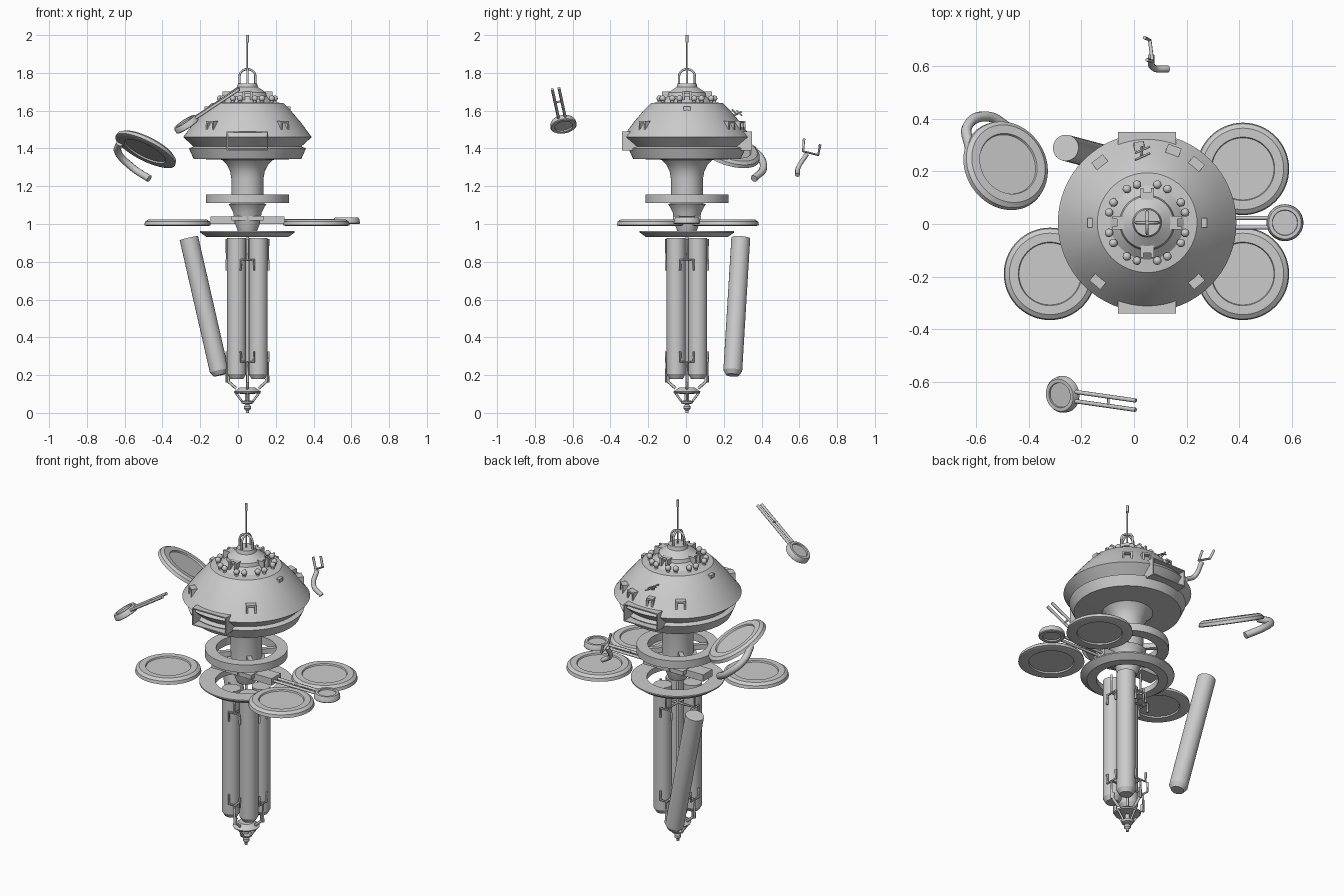
import bpy, bmesh
from math import pi, cos, sin, radians
from mathutils import Vector, Matrix

cube = bpy.data.objects.get("Cube")
if cube:
    bpy.data.objects.remove(cube, do_unlink=True)

grey = bpy.data.materials.new("hull_grey")
grey.use_nodes = True
grey.diffuse_color = (0.6, 0.6, 0.6, 1)
grey.node_tree.nodes["Principled BSDF"].inputs["Base Color"].default_value = (0.6, 0.6, 0.6, 1)

AXIS = Vector((0.05, 0.005, 0))


def finish(name, mesh, matrix=Matrix(), angle=30):
    mesh.materials.clear()
    mesh.materials.append(grey)
    mesh.shade_smooth()
    mesh.set_sharp_from_angle(angle=radians(angle))
    ob = bpy.data.objects.new(name, mesh)
    ob.matrix_world = matrix
    bpy.context.collection.objects.link(ob)
    return ob


def from_bm(name, bm, matrix=Matrix()):
    bmesh.ops.recalc_face_normals(bm, faces=bm.faces)
    mesh = bpy.data.meshes.new(name)
    bm.to_mesh(mesh)
    bm.free()
    return finish(name, mesh, matrix)


def lathe(name, profile, origin=AXIS, normal=(0, 0, 1), closed=False, steps=64):
    """Spin a radius/height profile around an axis."""
    bm = bmesh.new()
    vs = [bm.verts.new((r, 0, z)) for r, z in profile]
    pairs = list(zip(vs, vs[1:])) + ([(vs[-1], vs[0])] if closed else [])
    edges = [bm.edges.new(p) for p in pairs]
    bmesh.ops.spin(bm, geom=vs + edges, cent=(0, 0, 0), axis=(0, 0, 1),
                   angle=2 * pi, steps=steps)
    bmesh.ops.remove_doubles(bm, verts=bm.verts, dist=1e-4)
    turn = Vector(normal).to_track_quat('Z', 'Y').to_matrix().to_4x4()
    return from_bm(name, bm, Matrix.Translation(origin) @ turn)


def box(name, size, loc, matrix=Matrix()):
    bm = bmesh.new()
    bmesh.ops.create_cube(bm, size=1)
    bmesh.ops.scale(bm, vec=size, verts=bm.verts)
    bmesh.ops.translate(bm, vec=loc, verts=bm.verts)
    return from_bm(name, bm, Matrix.Translation(AXIS) @ matrix)


def rod(name, points, radius, origin=AXIS, smooth=False, sides=2):
    """Tube through points, turned into a mesh."""
    cu = bpy.data.curves.new(name, 'CURVE')
    cu.dimensions = '3D'
    cu.bevel_depth, cu.bevel_resolution, cu.use_fill_caps = radius, sides, True
    sp = cu.splines.new('BEZIER' if smooth else 'POLY')
    pts = sp.bezier_points if smooth else sp.points
    pts.add(len(points) - 1)
    for p, co in zip(pts, points):
        if smooth:
            p.co, p.handle_left_type, p.handle_right_type = co, 'AUTO', 'AUTO'
        else:
            p.co = (*co, 1)
    tmp = bpy.data.objects.new(name, cu)
    bpy.context.collection.objects.link(tmp)
    dg = bpy.context.evaluated_depsgraph_get()
    mesh = bpy.data.meshes.new_from_object(tmp.evaluated_get(dg))
    bpy.data.objects.remove(tmp, do_unlink=True)
    return finish(name, mesh, Matrix.Translation(origin), 50)


def spin_z(deg):
    return Matrix.Rotation(radians(deg), 4, 'Z')


# Upper hull: stepped cap, dome, undercut rim, lower lip and flared neck
lathe("hull", [(0, 1.745), (.05, 1.745), (.055, 1.725), (.1, 1.695), (.105, 1.675),
               (.14, 1.645), (.19, 1.64), (.23, 1.60), (.285, 1.535), (.325, 1.48),
               (.34, 1.46), (.285, 1.41), (.31, 1.40), (.285, 1.345), (.135, 1.34),
               (.11, 1.315), (.092, 1.28), (.085, 1.24), (.085, 1.11), (.1, 1.105),
               (.09, 1.09), (.075, 1.06), (.065, 1.0), (.05, .96), (0, .96)])

# Mast and crossed hoops on the crown
rod("mast", [(0, 0, 1.74), (0, 0, 1.97)], .004)
rod("mast_tip", [(0, 0, 1.96), (0, 0, 2.0)], .008)
for i in range(2):
    c, s = cos(i * pi / 2), sin(i * pi / 2)
    arc = [(.042 * cos(a * pi / 12), 1.782 + .038 * sin(a * pi / 12)) for a in range(13)]
    path = [(.042, 1.73)] + arc + [(-.042, 1.73)]
    rod("crown_hoop", [(r * c, r * s, z) for r, z in path], .006)

# Lamps, dormers and small vents around the crown
for q in range(4):
    for off in (-31, -15, 15, 31):
        a = radians(q * 90 + off)
        bm = bmesh.new()
        bmesh.ops.create_uvsphere(bm, u_segments=16, v_segments=10, radius=.016)
        spot = AXIS + Vector((.15 * cos(a), .15 * sin(a), 1.665))
        from_bm("crown_lamp", bm, Matrix.Translation(spot))
        rod("lamp_foot", [(spot.x, spot.y, 1.63), (spot.x, spot.y, 1.655)], .01, (0, 0, 0))
    for side in (-1, 1):
        box("dormer_cheek", (.045, .012, .045), (.11, side * .02, 1.68), spin_z(q * 90))
    box("dormer_roof", (.03, .04, .015), (.1, 0, 1.695), spin_z(q * 90))
for a in (0, 180):
    box("side_vent", (.025, .035, .02), (.215, 0, 1.612), spin_z(a))

# Raised hull windows
for a in (50, 70, 96, 128, 230, 310):
    small = .7 if a == 96 else 1
    for side in (-1, 1):
        box("window_cheek", (.05, .01, .05 * small), (.285, side * .022 * small, 1.515), spin_z(a))
    box("window_roof", (.06, .054 * small, .01), (.28, 0, 1.54), spin_z(a))

# Snapped aerial on the rear of the dome
rod("rear_aerial", [(-.02, .22, 1.56), (-.02, .29, 1.595)], .005)
for y, z in ((.25, 1.59), (.275, 1.585)):
    rod("rear_aerial_bar", [(-.045, y - .01, z + .015), (.01, y + .015, z - .01)], .004)

# Open docking bays front and rear
for a in (0, 180):
    m = spin_z(a)
    for z in (1.3925, 1.4875):
        box("bay_deck", (.22, .165, .006), (0, -.2625, z), m)
    for x in (-.107, .107):
        box("bay_wall", (.006, .165, .1), (x, -.2625, 1.44), m)
    box("bay_back", (.22, .006, .1), (0, -.2, 1.44), m)

# Two structural rings with spokes
lathe("upper_ring", [(.16, 1.11), (.22, 1.11), (.22, 1.155), (.16, 1.155)], closed=True)
lathe("lower_ring", [(.165, .93), (.215, .93), (.25, .955), (.25, .962), (.165, .962)], closed=True)
for a in range(45, 360, 90):
    box("ring_spoke", (.1, .025, .03), (.12, 0, 1.13), spin_z(a))
for a in (0, 180):
    box("arm_block", (.13, .085, .04), (.13, 0, 1.02), spin_z(a))
    box("arm_root", (.08, .15, .025), (.045, 0, 1.03), spin_z(a))

# Landing pads: three fixed, one torn loose
PAD = [(0, .008), (.118, .008), (.121, .016), (.155, .016), (.172, .004), (.176, -.014),
       (.165, -.018), (.121, -.018), (.118, -.01), (0, -.01)]
SMALL = [(r * .4, z) for r, z in PAD]
for x, y in ((-.37, -.195), (.365, -.195), (.365, .205)):
    lathe("pad", PAD, AXIS + Vector((x, y, 1.008)))
lathe("loose_pad", PAD, (-.485, .225, 1.4), (.43, .3, .85))


def pad_arm(name, disc, direction, normal, length):
    """Small pad with a pair of rails."""
    d, n = Vector(direction).normalized(), Vector(normal).normalized()
    side = n.cross(d)
    lathe(name + "_pad", SMALL, disc, n, steps=40)
    for k in (-1, 1):
        a = d * .06 + side * k * .018
        rod(name + "_rail", [a, a + d * length], .008, disc)
    b = d * (.06 + length * .55)
    rod(name + "_tie", [b - side * .018, b + side * .018], .005, disc)


pad_arm("right_arm", (.575, .005, 1.018), (-1, 0, 0), (0, 0, 1), .27)
pad_arm("loose_arm", (-.275, -.65, 1.53), (.28, -.04, .185), (-.54, -.15, .83), .28)

# Torn rim fragment and broken fork drifting behind
rod("rim_fragment", [(-.625, .29, 1.43), (-.635, .37, 1.38), (-.56, .41, 1.3), (-.47, .36, 1.24)],
    .02, (0, 0, 0), True)
rod("fork_stem", [(.13, .59, 1.26), (.075, .595, 1.3), (.065, .64, 1.37)], .013, (0, 0, 0), True)
rod("fork", [(.05, .625, 1.45), (.07, .62, 1.385), (.06, .70, 1.365), (.04, .71, 1.42)],
    .007, (0, 0, 0))

# Four long tanks, one of them detached
TANK = [(0, 0), (.05, 0), (.05, -.72), (.035, -.745), (0, -.745)]
for x, y in ((-.057, -.057), (.057, -.057), (.057, .057)):
    lathe("tank", TANK, AXIS + Vector((x, y, .925)), steps=32)
lathe("loose_tank", TANK, (-.26, .29, .925), (-.17, .045, .745), steps=32)

# Central spine and tank clamps
rod("spine", [(0, 0, .98), (0, 0, .1)], .008)
for q in range(4):
    c, s = cos(q * pi / 2), sin(q * pi / 2)

    def place(pts):
        return [(r * c - t * s, r * s + t * c, z) for r, t, z in pts]
    for z, prong in ((.81, -.055), (.27, .055)):
        rod("clamp_strut", place([(0, 0, z), (.11, 0, z), (.11, 0, z - prong * 2)]), .006)
        rod("clamp_bar", place([(.11, -.035, z + prong), (.11, -.035, z),
                                (.11, .035, z), (.11, .035, z + prong)]), .006)
    rod("tail_strut", place([(.1, 0, .2), (.1, 0, .165), (.06, 0, .13)]), .008)
    rod("tail_leg", place([(.065, 0, .11), (.028, 0, .06)]), .006)

# Tail cup and nozzle
lathe("tail_cup", [(0, .135), (.04, .135), (.072, .112), (.068, .105), (.03, .1), (0, .1)], steps=32)
lathe("tail_nozzle", [(0, .1), (.012, .1), (.012, .066), (.035, .062), (.03, .05), (.01, .045),
                      (.018, .035), (.018, .022), (.008, .012), (.008, 0), (0, 0)], steps=24)
